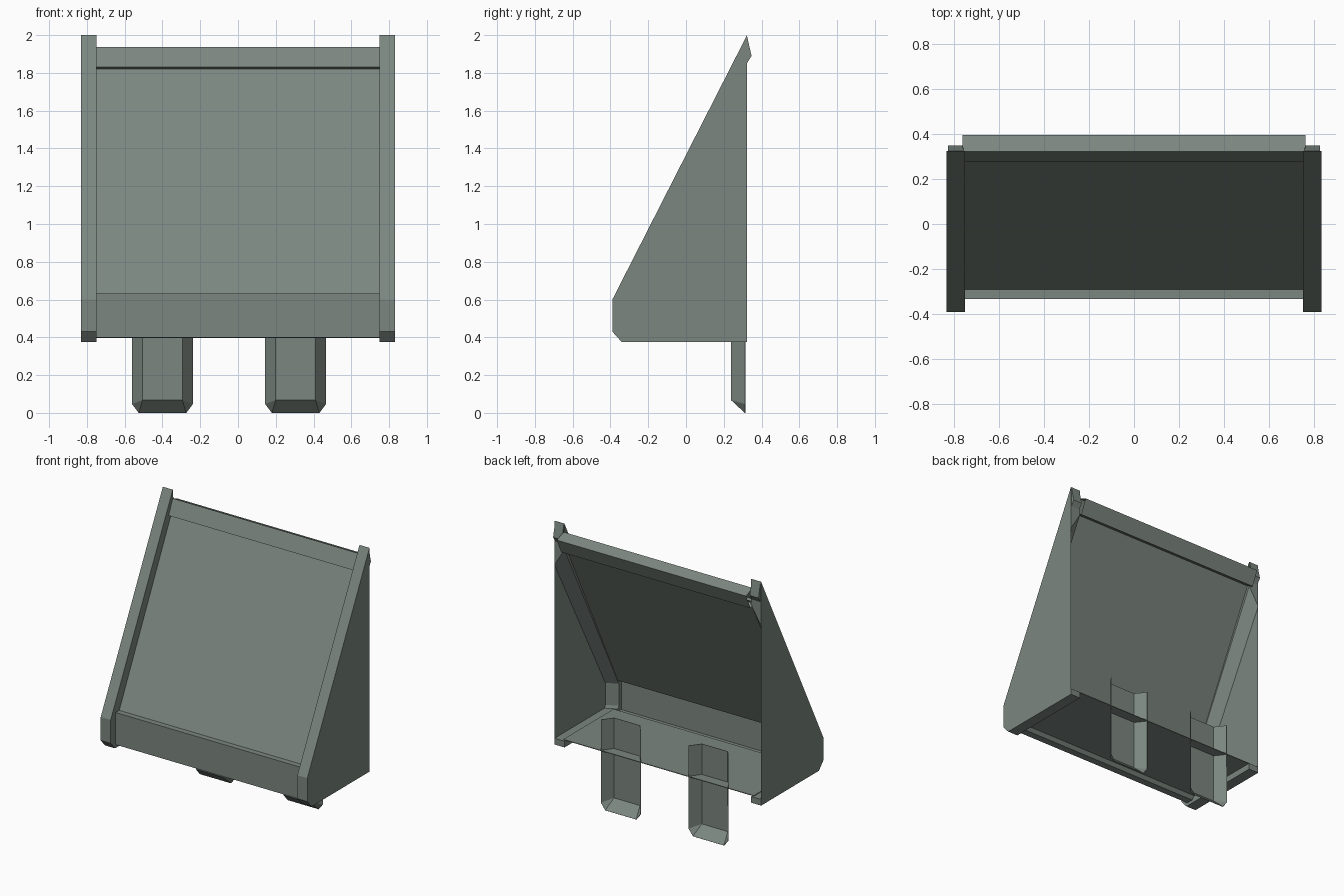
import bpy, bmesh

if "Cube" in bpy.data.objects:
    bpy.data.objects.remove(bpy.data.objects["Cube"])

mat = bpy.data.materials.new("grey_green_metal")
mat.diffuse_color = (0.2, 0.24, 0.215, 1)
mat.use_nodes = True
mat.node_tree.nodes["Principled BSDF"].inputs["Base Color"].default_value = mat.diffuse_color


def make(name, verts, faces, mirror=False, thick=0.0, loc=(0, 0, 0)):
    me = bpy.data.meshes.new(name)
    me.from_pydata(verts, [], faces)
    me.materials.append(mat)
    bm = bmesh.new()
    bm.from_mesh(me)
    bmesh.ops.remove_doubles(bm, verts=bm.verts, dist=1e-4)
    bmesh.ops.recalc_face_normals(bm, faces=bm.faces)
    bm.to_mesh(me)
    bm.free()
    ob = bpy.data.objects.new(name, me)
    ob.location = loc
    bpy.context.collection.objects.link(ob)
    if thick:
        s = ob.modifiers.new("thickness", 'SOLIDIFY')
        s.thickness = thick
        s.offset = 0
    if mirror:
        ob.modifiers.new("mirror", 'MIRROR')
    return ob


def sweep(name, profile, x0, x1, closed=False, caps=False, **kw):
    """Extrude a (y, z) profile along x."""
    n = len(profile)
    verts = [(x0, y, z) for y, z in profile] + [(x1, y, z) for y, z in profile]
    faces = [(i, (i + 1) % n, n + (i + 1) % n, n + i) for i in range(n if closed else n - 1)]
    if caps:
        faces += [tuple(range(n)), tuple(range(n, 2 * n))]
    return make(name, verts, faces, **kw)


# Side plates: outer sheet with a hollow folded rim, open at the back
XO, XI = 0.83, 0.75
outer = [(0.323, 2.0), (-0.39, 0.60), (-0.39, 0.43), (-0.34, 0.375), (0.323, 0.375)]
inner = [(0.323, 1.81), (-0.30, 0.60), (-0.30, 0.44), (-0.29, 0.42), (0.323, 0.42)]
under = [(0.323, 1.68), (-0.26, 0.60), (-0.26, 0.44), (-0.25, 0.42), (0.323, 0.42)]
verts, faces = [], []
for o, i, u in zip(outer, inner, under):
    verts += [(XO, *o), (XI, *o), (XI, *i), (XO, *u)]
for k in range(0, 16, 4):
    for j in range(3):
        faces.append((k + j, k + j + 1, k + j + 5, k + j + 4))
faces.append((0, 4, 8, 12, 16))      # outer sheet
faces += [(0, 1, 2, 3), (16, 17, 18, 19)]  # rear ends of the rim
make("side_plate", verts, faces, mirror=True)

# Small wedge at the upper rear tip of each side plate
sweep("tip_wedge", [(0.322, 2.0), (0.347, 1.89), (0.322, 1.85)], 0.755, 0.825,
      closed=True, caps=True, mirror=True)

# Folded sheet: sloping panel, ledge, front wall, bottom lip and floor
sweep("bucket_sheet",
      [(0.308, 1.83), (-0.29, 0.63), (-0.33, 0.63), (-0.33, 0.40),
       (-0.28, 0.40), (-0.26, 0.425), (0.315, 0.425)],
      -0.765, 0.765, thick=0.005)

# Tilted bar along the top, open at its ends
sweep("top_bar", [(0.275, 1.83), (0.322, 1.937), (0.395, 1.905), (0.348, 1.80)],
      -0.76, 0.76, closed=True)

# Channel-shaped legs with a slanted foot
sec = [(-0.16, 0.313), (-0.105, 0.24), (0.105, 0.24), (0.16, 0.313)]
lv = [(x, y, 0.65) for x, y in sec]
lv += [(x, y, 0.047 if y > 0.3 else 0.068) for x, y in sec]
lv += [(-0.125, 0.313, 0.0), (0.125, 0.313, 0.0)]
lf = [(0, 1, 5, 4), (1, 2, 6, 5), (2, 3, 7, 6), (5, 6, 9, 8), (4, 5, 8), (7, 9, 6)]
for name, x in (("left_leg", -0.40), ("right_leg", 0.305)):
    make(name, lv, lf, thick=0.003, loc=(x, 0, 0))
